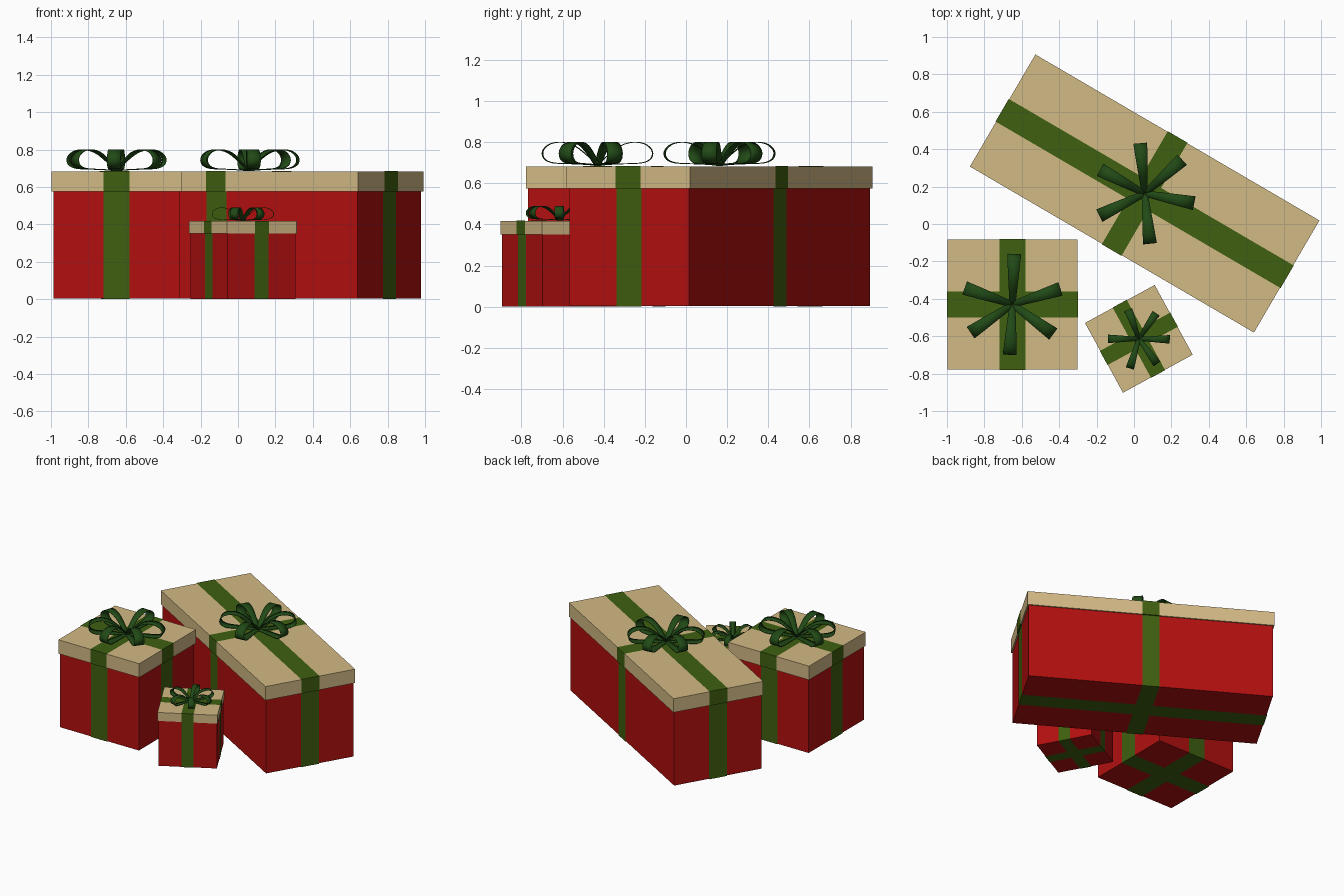
import bpy, bmesh, math
from mathutils import Matrix, Vector

if "Cube" in bpy.data.objects:
    bpy.data.objects.remove(bpy.data.objects["Cube"])


def material(name, rgb):
    m = bpy.data.materials.new(name)
    m.diffuse_color = (*rgb, 1)
    m.use_nodes = True
    m.node_tree.nodes["Principled BSDF"].inputs["Base Color"].default_value = m.diffuse_color
    return m


RED = material("red paper", (0.45, 0.005, 0.005))
TAN = material("tan lid", (0.65, 0.49, 0.235))
GREEN = material("ribbon green", (0.05, 0.115, 0.005))
DARK = material("bow green", (0.015, 0.068, 0.008))


def finish(bm, name, mat, place):
    me = bpy.data.meshes.new(name)
    bm.to_mesh(me)
    bm.free()
    me.materials.append(mat)
    ob = bpy.data.objects.new(name, me)
    bpy.context.collection.objects.link(ob)
    ob.matrix_world = place
    return ob


def box(name, sx, sy, z0, z1, mat, place, open_axis=None):
    """Box standing between two heights; open_axis drops the two end faces (a wrapped band)."""
    bm = bmesh.new()
    bmesh.ops.create_cube(bm, size=1)
    if open_axis is not None:
        ends = [f for f in bm.faces if abs(f.normal[open_axis]) > 0.9]
        bmesh.ops.delete(bm, geom=ends, context='FACES')
    for v in bm.verts:
        v.co = (v.co.x * sx, v.co.y * sy, z0 + (v.co.z + 0.5) * (z1 - z0))
    return finish(bm, name, mat, place)


# Side outline of one bow loop: distance from the knot, height, ribbon width
LOOP = [(0.004, 0.004, 0.035), (0.05, 0.050, 0.040), (0.11, 0.096, 0.050),
        (0.17, 0.114, 0.060), (0.225, 0.108, 0.068), (0.258, 0.085, 0.072),
        (0.268, 0.058, 0.074), (0.255, 0.030, 0.072), (0.215, 0.014, 0.066),
        (0.14, 0.010, 0.055), (0.07, 0.007, 0.042), (0.004, 0.002, 0.035)]
LOOP_ANGLES = [88, 18, -36, -93, -146, 161]


def smooth_path(pts, n=3):
    """Catmull-Rom smoothing through the outline points."""
    p = [Vector(q) for q in pts]
    p = [p[0]] + p + [p[-1]]
    out = []
    for i in range(1, len(p) - 2):
        a, b, c, d = p[i - 1:i + 3]
        for k in range(n):
            t = k / n
            out.append(0.5 * (2 * b + (c - a) * t + (2 * a - 5 * b + 4 * c - d) * t * t
                              + (3 * b - a - 3 * c + d) * t ** 3))
    return out + [p[-1]]


def bow(name, place):
    bm = bmesh.new()
    for ang in LOOP_ANGLES:
        rot = Matrix.Rotation(math.radians(ang), 3, 'Z')
        prev = None
        for r, z, w in smooth_path(LOOP):
            row = [bm.verts.new(rot @ Vector((r, s * w / 2, z))) for s in (-1, 0, 1)]
            if prev:
                for j in range(2):
                    bm.faces.new((prev[j], prev[j + 1], row[j + 1], row[j]))
            prev = row
    ob = finish(bm, name, DARK, place)
    sol = ob.modifiers.new("thickness", 'SOLIDIFY')
    sol.thickness = 0.004
    sol.offset = 0
    bpy.ops.object.select_all(action='DESELECT')
    ob.select_set(True)
    bpy.context.view_layer.objects.active = ob
    bpy.ops.object.shade_smooth_by_angle(angle=math.radians(40))


def gift(name, x, y, angle, lx, ly, scale, bow_angle, cross_w=0.14):
    """Body, lid, crossed ribbons around both, and a bow; sizes before scaling."""
    place = (Matrix.Translation((x, y, 0)) @ Matrix.Rotation(math.radians(angle), 4, 'Z')
             @ Matrix.Scale(scale, 4))
    g, rim, low, top = 0.003, 0.025, 0.575, 0.682
    bx, by = lx - rim, ly - rim
    box(name + "_body", bx, by, g, top - 0.015, RED, place)
    box(name + "_lid", lx - 2 * g, ly - 2 * g, low, top, TAN, place)
    # ribbons wrapped round body and lid
    box(name + "_body_ribbon_long", bx + 2 * g, 0.14, 0, top - 0.012, GREEN, place, 1)
    box(name + "_body_ribbon_cross", cross_w, by + 2 * g, 0.0005, top - 0.012, GREEN, place, 0)
    box(name + "_lid_ribbon_long", lx, 0.14, low - 0.001, top + g, GREEN, place, 1)
    box(name + "_lid_ribbon_cross", cross_w, ly, low - 0.001, top + g - 0.0005, GREEN, place, 0)
    # bow turned independently of the box
    bow(name + "_bow", Matrix.Translation((x, y, (top + g) * scale))
        @ Matrix.Rotation(math.radians(bow_angle), 4, 'Z') @ Matrix.Scale(scale, 4))


gift("square_gift", -0.65, -0.43, 0, 0.70, 0.70, 1.0, 0)
gift("long_gift", 0.057, 0.163, -30.3, 1.765, 0.70, 1.0, -172, 0.122)
gift("small_gift", 0.026, -0.614, 28.6, 0.70, 0.70, 0.612, 92)
